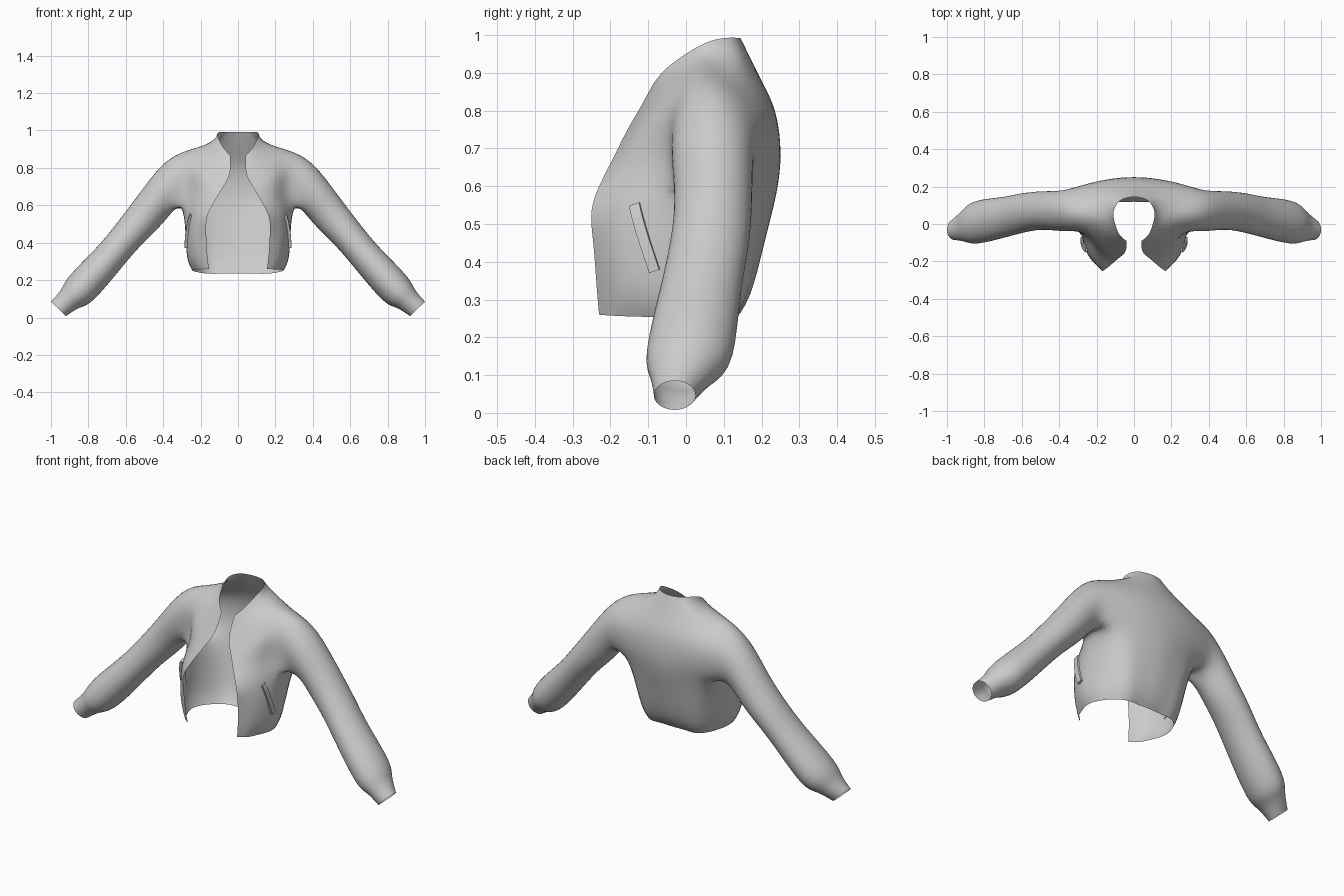
import bpy, math
from mathutils import Vector as V

if "Cube" in bpy.data.objects:
    bpy.data.objects.remove(bpy.data.objects["Cube"])

# Garment seam curves for the right half, each listed from hem to collar
back_centre = [(0, .12, .235), (0, .17, .31), (0, .21, .46), (0, .24, .58), (0, .25, .69),
               (0, .235, .80), (0, .20, .88), (0, .165, .95), (0, .145, .992)]
back_arm = [(.17, .10, .235), (.19, .13, .31), (.22, .155, .46), (.27, .165, .575), (.275, .205, .67),
            (.27, .20, .78), (.25, .14, .865), (.13, .13, .94), (.08, .12, .993)]
side = [(.245, -.03, .25), (.27, -.02, .32), (.28, 0, .46), (.305, .04, .595), None,
        None, (.27, .06, .893), (.145, .05, .935), (.11, .065, .985)]
front_arm = [(.22, -.14, .255), (.255, -.13, .33), (.265, -.12, .46), (.28, -.06, .58), (.265, -.05, .68),
             (.27, -.045, .78), (.25, -.01, .865), (.14, -.02, .905), (.10, 0, .95)]
opening = [(.155, -.23, .26), (.165, -.237, .34), (.17, -.245, .45), (.165, -.25, .54), (.125, -.22, .62),
           (.085, -.185, .69), (.05, -.155, .75), (.04, -.12, .81), (.04, -.09, .865)]

# Sleeve rings: upper edge (x, z), lower edge (x, z), front y, back y
sleeve = [(.40, .82, .36, .55, -.04, .18), (.54, .645, .43, .475, -.03, .175),
          (.66, .49, .52, .385, -.045, .165), (.76, .37, .62, .27, -.07, .145),
          (.90, .225, .77, .095, -.105, .125), (.945, .15, .845, .055, -.095, .08),
          (1.0, .085, .92, .008, -.085, .025)]


def between(a, b, bulge):
    return [(V(p) + V(q)) / 2 + V(bulge) for p, q in zip(a, b)]


def back_blend(a, b):
    return [V((q[0] * .5, p[1] * .75 + q[1] * .25, p[2] * .75 + q[2] * .25)) for p, q in zip(a, b)]


cols = [back_centre, back_blend(back_centre, back_arm), back_arm, side, front_arm,
        between(front_arm, opening, (.008, -.012, 0)), opening]


def sleeve_ring(ux, uz, lx, lz, y0, y1):
    c = V(((ux + lx) / 2, (y0 + y1) / 2, (uz + lz) / 2))
    up, depth = V((ux - lx, 0, uz - lz)) / 2, V((0, (y1 - y0) / 2, 0))
    angles = [math.radians(36 * k - 90) for k in range(10)]
    return [c + up * math.sin(a) + depth * math.cos(a) for a in angles]


# Quads of one half: torso grid without the armhole, then the sleeve from the armhole out
quads = []
for i in range(8):
    for j in range(6):
        if not (j in (2, 3) and 3 <= i <= 5):
            quads.append((cols[j][i], cols[j][i + 1], cols[j + 1][i + 1], cols[j + 1][i]))
hole = [(3, 3), (3, 2), (4, 2), (5, 2), (6, 2), (6, 3), (6, 4), (5, 4), (4, 4), (3, 4)]
rings = [[cols[j][i] for i, j in hole]] + [sleeve_ring(*s) for s in sleeve]
for a, b in zip(rings, rings[1:]):
    for k in range(10):
        n = (k + 1) % 10
        quads.append((a[k], a[n], b[n], b[k]))

# Jacket shell: both halves welded together
index, verts, faces = {}, [], []


def vert(p, s):
    key = (round(p[0] * s, 4), round(p[1], 4), round(p[2], 4))
    if key not in index:
        index[key] = len(verts)
        verts.append(V(key))
    return index[key]


for s in (1, -1):
    for q in quads:
        faces.append([vert(p, s) for p in q[::s]])


def add_object(name, vs, fs):
    me = bpy.data.meshes.new(name)
    me.from_pydata([tuple(v) for v in vs], [], fs)
    me.update()
    ob = bpy.data.objects.new(name, me)
    bpy.context.collection.objects.link(ob)
    return ob


jacket = add_object("jacket_shell", verts, faces)
jacket.data.polygons.foreach_set("use_smooth", [True] * len(faces))
sub = jacket.modifiers.new("smooth_cloth", 'SUBSURF')
sub.levels = sub.render_levels = 2
sub.boundary_smooth = 'PRESERVE_CORNERS'

# Push the cage out so the smoothed cloth passes through the seam points
for step in range(3):
    bpy.context.view_layer.update()
    ev = jacket.evaluated_get(bpy.context.evaluated_depsgraph_get())
    shift = [(verts[k] - ev.data.vertices[k].co) * .8 for k in range(len(verts))]
    for v, d in zip(jacket.data.vertices, shift):
        v.co += d
    jacket.data.update()

# Slanted pocket welts that follow the cloth on each side
bpy.context.view_layer.update()
ev = jacket.evaluated_get(bpy.context.evaluated_depsgraph_get())
for s, name in ((1, "pocket_welt_right"), (-1, "pocket_welt_left")):
    pv, pf, steps = [], [], 6
    top, low = V((.27 * s, -.143, .555)), V((.28 * s, -.083, .375))
    across = V((0, .95, .31)) * .014
    for t in range(steps):
        p = top.lerp(low, t / (steps - 1))
        hit, co, nor, _ = ev.closest_point_on_mesh(p)
        if nor.x * s < 0:
            nor = -nor
        for w, h in ((-1, -.003), (1, -.003), (1, .012), (-1, .012)):
            pv.append(co + across * w + nor * h)
    for t in range(steps - 1):
        for k in range(4):
            a, b = t * 4 + k, t * 4 + (k + 1) % 4
            pf.append([a, b, b + 4, a + 4][::s])
    e = (steps - 1) * 4
    pf += [[3, 2, 1, 0][::s], [e, e + 1, e + 2, e + 3][::s]]
    add_object(name, pv, pf)
